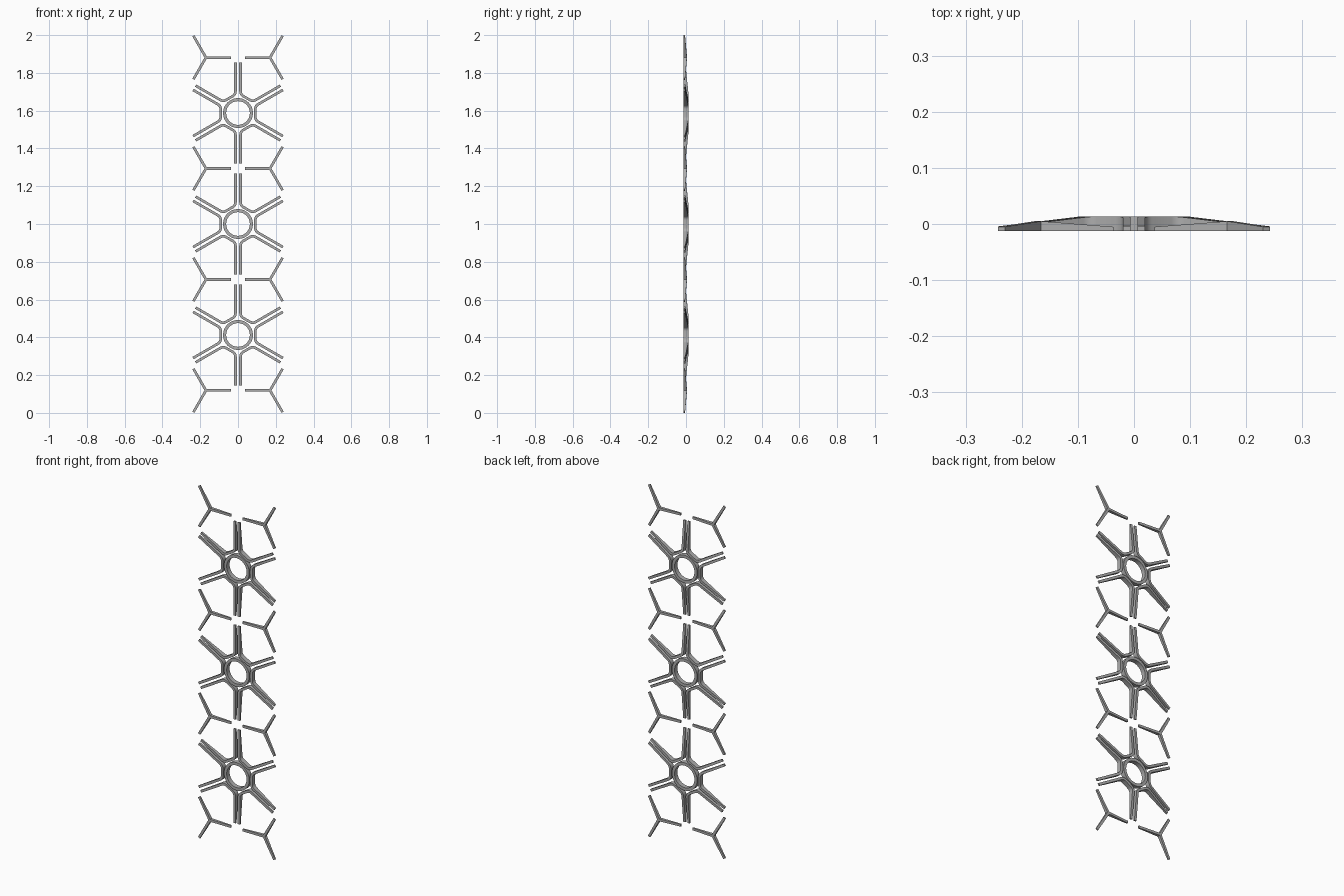
import bpy
import bmesh
from math import pi, radians, sin, cos, tan
from mathutils import Vector, Matrix

cube = bpy.data.objects.get("Cube")
if cube:
    bpy.data.objects.remove(cube, do_unlink=True)

FRONT, BACK, TIP = -0.0125, 0.0135, -0.004   # y of front face, hub back, bar tips
PITCH = 0.5875                               # height of one repeat
HALF = 0.0068                                # half width of a bar
GAP = 0.0132                                 # bar centre to spoke axis
APOTHEM = 0.0915                             # hub frame distance from centre
SPOKE = 0.267                                # spoke tip distance from centre
NODE_X = PITCH / 3 ** 0.5 / 2                # fork centre
ARM = 0.133                                  # fork arm length

grey = bpy.data.materials.new("metal grey")
grey.use_nodes = True
grey.diffuse_color = (0.42, 0.42, 0.42, 1)
grey.node_tree.nodes["Principled BSDF"].inputs["Base Color"].default_value = grey.diffuse_color


def build(name, polys, centre, height):
    """Solid from flat 2D faces: level front, back set by distance from centre."""
    bm = bmesh.new()
    for poly in polys:
        bm.faces.new([bm.verts.new((p.x, FRONT, p.y)) for p in poly])
    bmesh.ops.remove_doubles(bm, verts=bm.verts[:], dist=1e-5)
    faces = bm.faces[:]
    rim = [e for e in bm.edges if e.is_boundary]
    twin = {}
    for v in bm.verts[:]:
        r = Vector((v.co.x, v.co.z)).length
        twin[v] = bm.verts.new((v.co.x, height(r), v.co.z))
    for f in faces:
        bm.faces.new([twin[v] for v in reversed(f.verts)])
    for e in rim:
        a, b = e.verts
        bm.faces.new([a, b, twin[b], twin[a]])
    bmesh.ops.recalc_face_normals(bm, faces=bm.faces[:])
    mesh = bpy.data.meshes.new(name)
    bm.to_mesh(mesh)
    bm.free()
    mesh.materials.append(grey)
    obj = bpy.data.objects.new(name, mesh)
    obj.location = (centre[0], 0, centre[1])
    bpy.context.collection.objects.link(obj)
    bpy.ops.object.select_all(action='DESELECT')
    obj.select_set(True)
    bpy.context.view_layer.objects.active = obj
    bpy.ops.object.shade_smooth_by_angle(angle=radians(30))
    return obj


def taper(start, end, high, low):
    def height(r):
        t = min(max((r - start) / (end - start), 0), 1)
        return high + (low - high) * t
    return height


def strip(path, half):
    """Quads of a constant-width mitred band along a path."""
    sides = []
    for i, p in enumerate(path):
        d0 = (p - path[max(i - 1, 0)]).normalized()
        d1 = (path[min(i + 1, len(path) - 1)] - p).normalized()
        t = (d0 + d1).normalized()
        n = Vector((-t.y, t.x)) * half / t.dot(d1 if d1.length else d0)
        sides.append((p + n, p - n))
    return [[a[0], a[1], b[1], b[0]] for a, b in zip(sides, sides[1:])]


def turned(polys, angle):
    m = Matrix.Rotation(angle, 2)
    return [[m @ p for p in poly] for poly in polys]


def bracket_path():
    """Spoke, rounded bend, hub side, rounded bend, spoke."""
    axis = Vector((cos(pi / 6), sin(pi / 6)))
    inward = Vector((axis.y, -axis.x)) * GAP
    tip = axis * SPOKE + inward
    corner = Vector((APOTHEM, APOTHEM * tan(pi / 6) - GAP / cos(pi / 6)))
    radius = 0.03
    cx = APOTHEM + radius
    cy = corner.y - radius * tan(pi / 6)
    bend = [Vector((cx - radius * cos(a), cy + radius * sin(a)))
            for a in (i * pi / 15 for i in range(6))]
    upper = [tip] + bend[::-1]
    return upper + [Vector((p.x, -p.y)) for p in reversed(upper)]


# Hub rings and the six brackets around each
bracket = strip(bracket_path(), HALF)
brackets = [q for k in range(6) for q in turned(bracket, k * pi / 3)]
inner, outer, sides = 0.0625, 0.079, 48
circle = [Vector((cos(i * 2 * pi / sides), sin(i * 2 * pi / sides))) for i in range(sides)]
ring = [[a * inner, a * outer, b * outer, b * inner]
        for a, b in zip(circle, circle[1:] + circle[:1])]
for k in range(3):
    centre = (0, 1 + (k - 1) * PITCH)
    build(f"hub_ring_{k + 1}", ring, centre, lambda r: BACK)
    build(f"spoke_brackets_{k + 1}", brackets, centre, taper(0.1, SPOKE, BACK, TIP))

# Three-armed forks between the hubs
crotch = HALF / sin(pi / 3)
inside = [Vector((cos(a), sin(a))) * crotch for a in (pi / 3, pi, -pi / 3)]
arm = [[inside[2], Vector((ARM, -HALF)), Vector((ARM, HALF)), inside[0]]]
fork = [inside] + [q for k in range(3) for q in turned(arm, k * 2 * pi / 3)]
for k in range(4):
    z = 1 + (k - 1.5) * PITCH
    for side, x, turn in (("left", NODE_X, pi), ("right", -NODE_X, 0)):
        build(f"{side}_fork_{k + 1}", turned(fork, turn), (x, z),
              taper(crotch, ARM, 0.005, TIP - 0.001))
